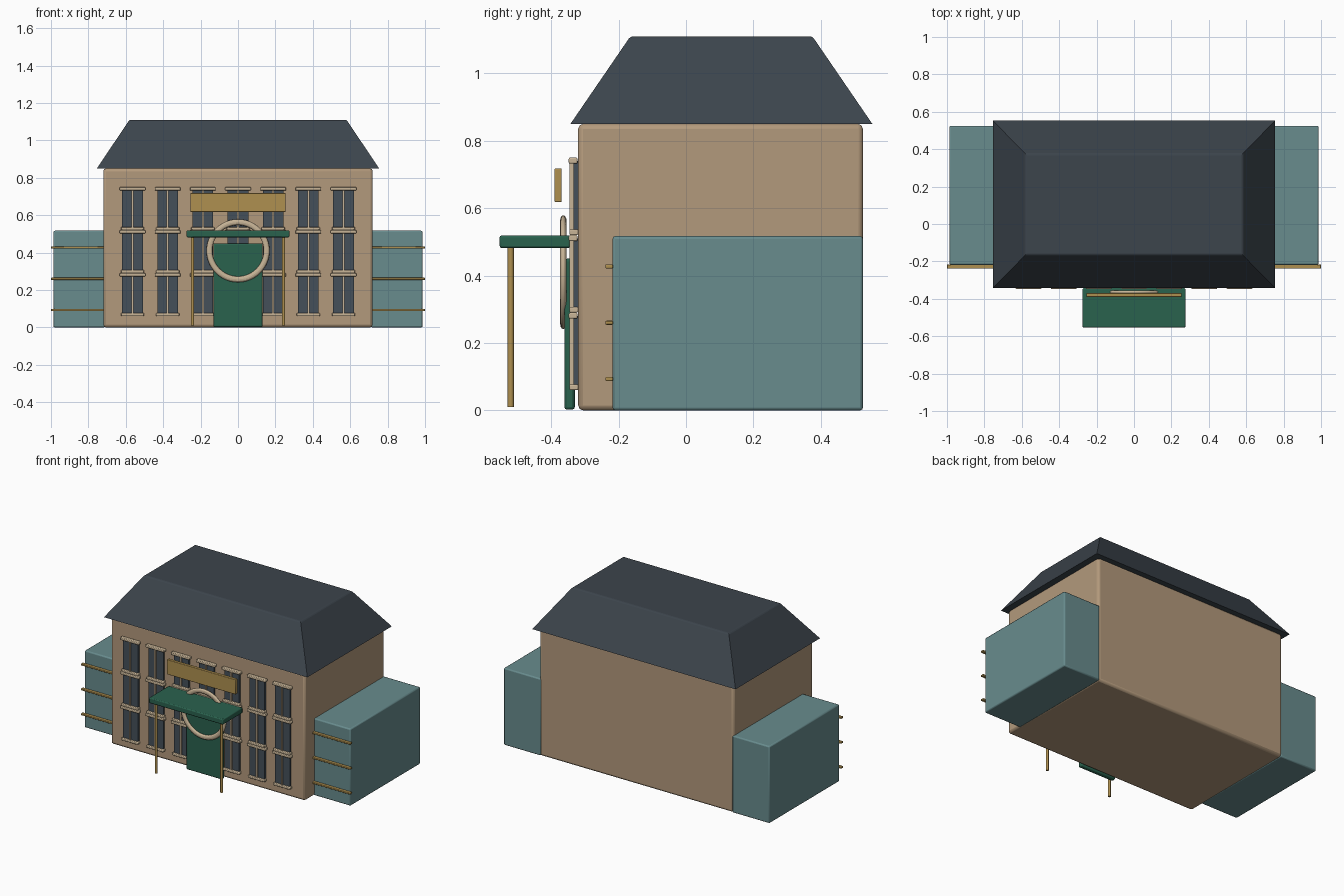
import bpy, bmesh, math

if "Cube" in bpy.data.objects:
    bpy.data.objects.remove(bpy.data.objects["Cube"])


def material(name, color):
    m = bpy.data.materials.new(name)
    m.diffuse_color = (*color, 1)
    m.use_nodes = True
    m.node_tree.nodes["Principled BSDF"].inputs["Base Color"].default_value = m.diffuse_color
    return m


STONE = material("stone", (0.45, 0.32, 0.20))
SLATE = material("slate", (0.045, 0.058, 0.072))
TEAL = material("teal", (0.138, 0.262, 0.27))
GREEN = material("green", (0.023, 0.122, 0.076))
GOLD = material("gold", (0.43, 0.28, 0.08))
GLASS = material("glass", (0.06, 0.08, 0.102))
TRIM = material("trim", (0.58, 0.46, 0.31))


def finish(name, mat):
    ob = bpy.context.object
    ob.name = name
    ob.data.materials.append(mat)
    return ob


def box(name, x, y, z, mat, bevel=0.0):
    """Box from (min, max) pairs, optionally with rounded edges."""
    bpy.ops.mesh.primitive_cube_add(size=1, location=[sum(r) / 2 for r in (x, y, z)])
    ob = finish(name, mat)
    ob.scale = [r[1] - r[0] for r in (x, y, z)]
    bpy.ops.object.transform_apply(location=False, rotation=False, scale=True)
    if bevel:
        b = ob.modifiers.new("bevel", 'BEVEL')
        b.width, b.segments = bevel, 2
        bpy.ops.object.shade_smooth_by_angle()
    return ob


# Main block
box("main_block", (-0.72, 0.72), (-0.32, 0.525), (0, 0.85), STONE, 0.015)

# Hipped roof with a flat top
bm = bmesh.new()
rings = []
for x, y0, y1, z in ((0.755, -0.343, 0.553, 0.85), (0.58, -0.165, 0.375, 1.11)):
    rings.append([bm.verts.new(p) for p in ((-x, y0, z), (x, y0, z), (x, y1, z), (-x, y1, z))])
bm.faces.new(rings[0][::-1])
top = bm.faces.new(rings[1])
for i in range(4):
    j = (i + 1) % 4
    bm.faces.new((rings[0][i], rings[0][j], rings[1][j], rings[1][i]))
bmesh.ops.bevel(bm, geom=list(top.edges), offset=0.008, segments=2, profile=0.5, affect='EDGES')
mesh = bpy.data.meshes.new("roof")
bm.to_mesh(mesh)
bm.free()
mesh.materials.append(SLATE)
bpy.context.collection.objects.link(bpy.data.objects.new("roof", mesh))

# Side wings with rails, and canopy posts
for side, s in (("left", -1), ("right", 1)):
    box(side + "_wing", sorted((s * 0.71, s * 0.987)), (-0.218, 0.525), (0, 0.517), TEAL, 0.008)
    for i, z in enumerate((0.093, 0.26, 0.427)):
        box(f"{side}_wing_rail_{i}", sorted((s * 0.70, s)), (-0.239, -0.217),
            (z - 0.006, z + 0.006), GOLD, 0.003)
    bpy.ops.mesh.primitive_cylinder_add(vertices=16, radius=0.009, depth=0.48,
                                        location=(s * 0.243, -0.52, 0.25))
    finish(side + "_canopy_post", GOLD)
    bpy.ops.object.shade_smooth_by_angle()

# Window grid: glass, mullion, sill and lintel (door replaces lower centre one)
for row in range(3):
    for col in range(7):
        if row == 0 and col == 3:
            continue
        x, z = (col - 3) * 0.188, 0.175 + row * 0.23
        tag = f"_{row}_{col}"
        box("window_glass" + tag, (x - 0.055, x + 0.055), (-0.334, -0.318), (z - 0.105, z + 0.105), GLASS)
        box("window_mullion" + tag, (x - 0.005, x + 0.005), (-0.345, -0.333), (z - 0.1, z + 0.1), TRIM)
        box("window_sill" + tag, (x - 0.062, x + 0.062), (-0.346, -0.32), (z - 0.115, z - 0.098), TRIM, 0.004)
        box("window_lintel" + tag, (x - 0.069, x + 0.069), (-0.348, -0.322), (z + 0.097, z + 0.115), TRIM, 0.004)

# Entrance: door, canopy, sign board and round ornament
box("door", (-0.132, 0.132), (-0.361, -0.33), (0.002, 0.45), GREEN, 0.008)
box("canopy", (-0.275, 0.275), (-0.553, -0.343), (0.482, 0.519), GREEN, 0.006)
box("sign_board", (-0.255, 0.255), (-0.39, -0.369), (0.618, 0.718), GOLD, 0.003)
bpy.ops.mesh.primitive_torus_add(major_radius=0.153, minor_radius=0.016, major_segments=48,
                                 minor_segments=12, location=(0, -0.364, 0.41),
                                 rotation=(math.pi / 2, 0, 0))
ring = finish("door_ring", TRIM)
ring.scale.z = 0.6
bpy.ops.object.shade_smooth_by_angle()
